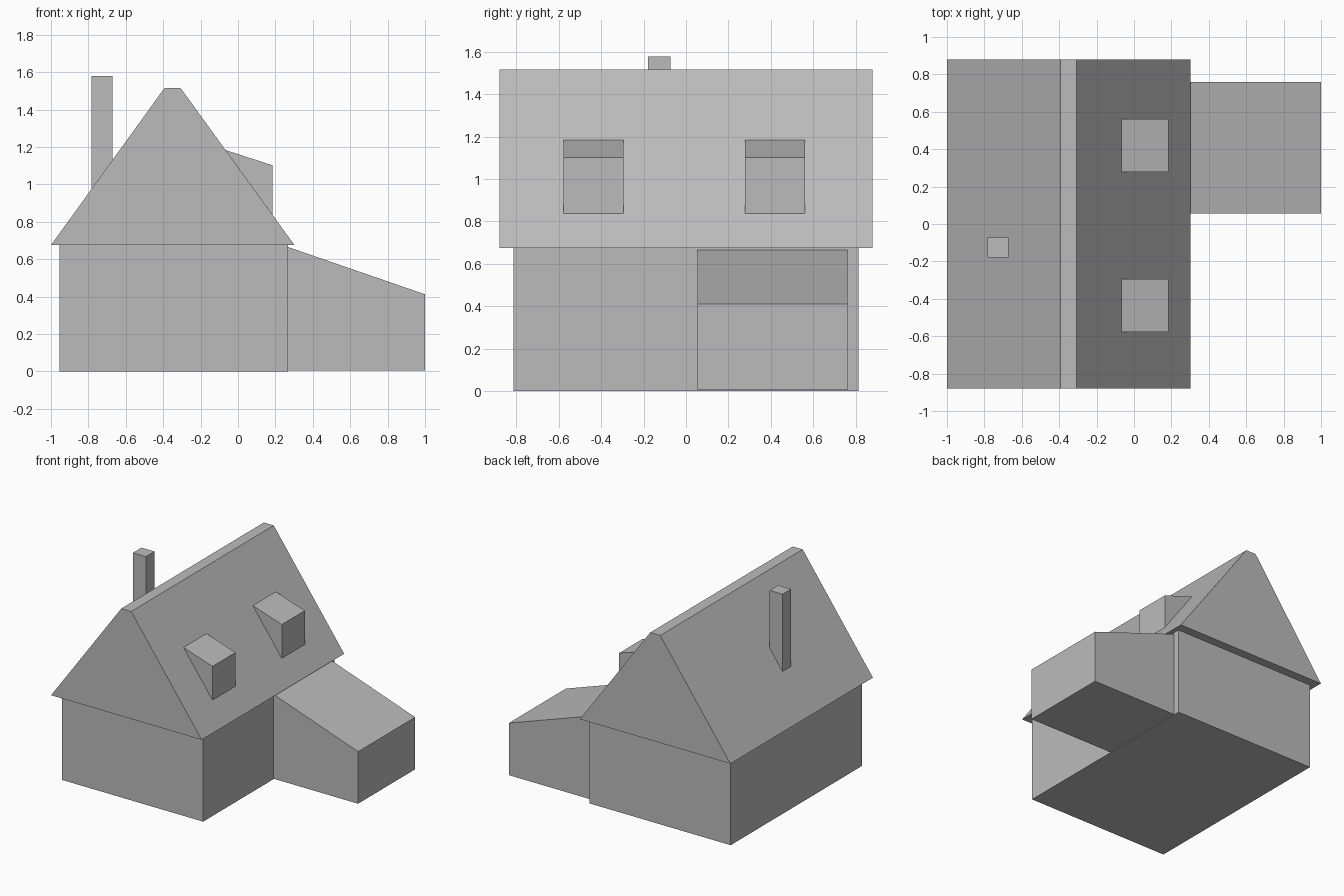
import bpy
import bmesh

cube = bpy.data.objects.get("Cube")
if cube:
    bpy.data.objects.remove(cube, do_unlink=True)

# Single plain grey for the whole house
GREY = (0.5, 0.5, 0.5, 1.0)
grey = bpy.data.materials.new("plain_grey")
grey.use_nodes = True
grey.diffuse_color = GREY
grey.node_tree.nodes["Principled BSDF"].inputs["Base Color"].default_value = GREY


def prism(name, profile, y0, y1):
    """Extrude an (x, z) profile along y from y0 to y1."""
    bm = bmesh.new()
    face = bm.faces.new([bm.verts.new((x, y0, z)) for x, z in profile])
    ext = bmesh.ops.extrude_face_region(bm, geom=[face])
    moved = [g for g in ext["geom"] if isinstance(g, bmesh.types.BMVert)]
    bmesh.ops.translate(bm, verts=moved, vec=(0, y1 - y0, 0))
    bmesh.ops.recalc_face_normals(bm, faces=bm.faces)
    mesh = bpy.data.meshes.new(name)
    bm.to_mesh(mesh)
    bm.free()
    mesh.materials.append(grey)
    obj = bpy.data.objects.new(name, mesh)
    bpy.context.collection.objects.link(obj)
    return obj


EAVES, RIDGE = 0.675, 1.515

# Main walls
prism("house_walls", [(-0.955, 0), (0.267, 0), (0.267, EAVES), (-0.955, EAVES)],
      -0.812, 0.812)

# Overhanging gable roof with a flat ridge
prism("roof", [(-1, EAVES), (0.302, EAVES), (-0.307, RIDGE), (-0.393, RIDGE)],
      -0.88, 0.88)

# Lean-to side wing
prism("side_wing", [(0.267, 0.005), (1, 0.005), (1, 0.412), (0.267, 0.665)],
      0.055, 0.76)

# Wedge dormers on the right slope
for name, y0 in (("front_dormer", -0.578), ("back_dormer", 0.278)):
    prism(name, [(-0.066, 1.183), (0.184, 1.102), (0.184, 0.838)], y0, y0 + 0.284)

# Chimney, its foot cut to the left slope
prism("chimney", [(-0.784, 0.96), (-0.672, 1.12), (-0.672, 1.578), (-0.784, 1.578)],
      -0.178, -0.072)
